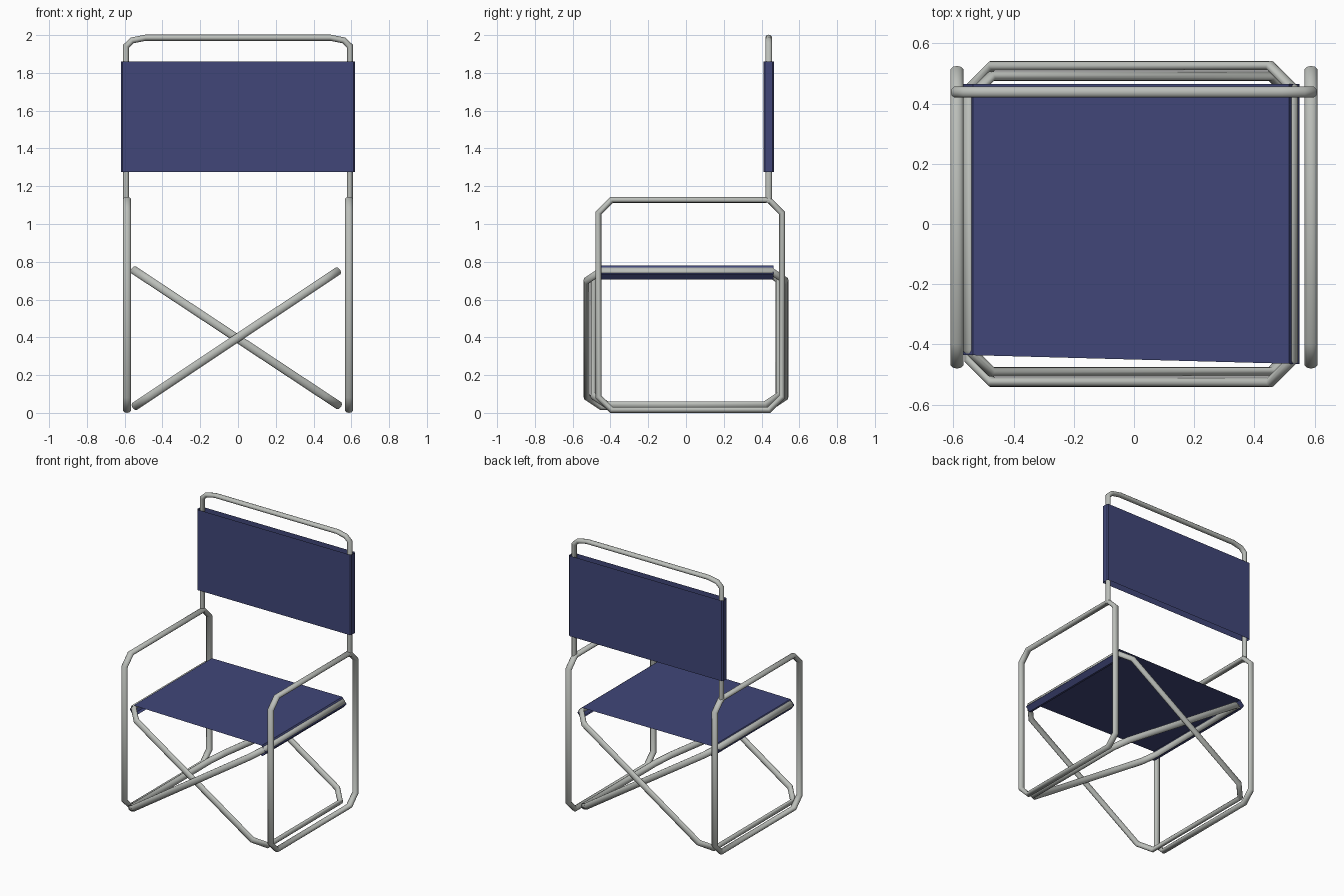
import bpy, bmesh, math
from mathutils import Vector

if "Cube" in bpy.data.objects:
    bpy.data.objects.remove(bpy.data.objects["Cube"])


def material(name, rgb):
    m = bpy.data.materials.new(name)
    m.diffuse_color = (*rgb, 1)
    m.use_nodes = True
    m.node_tree.nodes["Principled BSDF"].inputs["Base Color"].default_value = m.diffuse_color
    return m


METAL = material("grey metal", (0.50, 0.52, 0.49))
FABRIC = material("navy fabric", (0.052, 0.062, 0.19))


def finish(name, bm, mat, angle=50):
    bmesh.ops.recalc_face_normals(bm, faces=bm.faces)
    me = bpy.data.meshes.new(name)
    bm.to_mesh(me)
    bm.free()
    me.materials.append(mat)
    ob = bpy.data.objects.new(name, me)
    bpy.context.collection.objects.link(ob)
    bpy.ops.object.select_all(action='DESELECT')
    ob.select_set(True)
    bpy.context.view_layer.objects.active = ob
    bpy.ops.object.shade_smooth_by_angle(angle=math.radians(angle))
    return ob


def tube(name, pts, normal, r_in, r_out, closed=True, sides=10):
    """Sweep an oval tube along a flat path with mitred corners."""
    bm = bmesh.new()
    n = Vector(normal).normalized()
    pts = [Vector(p) for p in pts]
    count = len(pts)
    rings = []
    for i, p in enumerate(pts):
        a = (p - pts[i - 1]).normalized()
        b = (pts[(i + 1) % count] - p).normalized()
        if not closed and i == 0:
            a = b
        if not closed and i == count - 1:
            b = a
        t = (a + b).normalized()
        side = t.cross(n) * (r_in / max(t.dot(a), 0.5))
        rings.append([bm.verts.new(p + side * math.cos(k * math.tau / sides)
                                   + n * r_out * math.sin(k * math.tau / sides))
                      for k in range(sides)])
    for i in range(count if closed else count - 1):
        r, s = rings[i], rings[(i + 1) % count]
        for k in range(sides):
            j = (k + 1) % sides
            bm.faces.new((r[k], r[j], s[j], s[k]))
    if not closed:
        bm.faces.new(rings[0])
        bm.faces.new(rings[-1])
    return finish(name, bm, METAL)


def chamfered(u0, u1, v0, v1, cu, cv):
    return [(u0 + cu, v0), (u1 - cu, v0), (u1, v0 + cv), (u1, v1 - cv),
            (u1 - cu, v1), (u0 + cu, v1), (u0, v1 - cv), (u0, v0 + cv)]


# Side frames: armrest, legs and floor rail in one loop
for label, x in (("left", -0.588), ("right", 0.588)):
    loop = chamfered(-0.464, 0.509, 0.016, 1.128, 0.07, 0.07)
    tube(label + "_arm_frame", [(x, y, z) for y, z in loop], (1, 0, 0), 0.016, 0.0225)

# Crossed folding frames, one nested inside the other
for label, top, bottom, half in (
        ("outer", (0.527, 0.750), (-0.545, 0.036), 0.526),
        ("inner", (-0.550, 0.755), (0.532, 0.040), 0.490)):
    a, b = Vector((bottom[0], 0, bottom[1])), Vector((top[0], 0, top[1]))
    d = (b - a).normalized()
    loop = chamfered(-half, half, 0, (b - a).length, 0.075, 0.09)
    tube(label + "_cross_frame", [a + d * v + Vector((0, u, 0)) for u, v in loop],
         d.cross(Vector((0, 1, 0))), 0.016, 0.023)

# Back hoop
half_path = [(-0.592, 1.11), (-0.592, 1.942), (-0.560, 1.972), (-0.490, 1.986)]
path = half_path + [(-x, z) for x, z in reversed(half_path)]
tube("back_hoop", [(x, 0.438, z) for x, z in path], (0, 1, 0), 0.016, 0.019, closed=False)


def strip(name, pts, ext, closed, angle):
    """Thin cloth: extrude a profile between two edge lines."""
    bm = bmesh.new()
    rows = [[bm.verts.new(q) for q in ext(p)] for p in pts]
    for i in range(len(rows) if closed else len(rows) - 1):
        r, s = rows[i], rows[(i + 1) % len(rows)]
        bm.faces.new((r[0], s[0], s[1], r[1]))
    return finish(name, bm, FABRIC, angle)


# Backrest: open sleeve around the hoop
strip("backrest", chamfered(-0.62, 0.62, 0.411, 0.465, 0.008, 0.008),
      lambda p: [(p[0], p[1], 1.275), (p[0], p[1], 1.86)], True, 30)

# Seat: sheet wrapped over the ends of the cross frames
seat_profile = [(0.500, 0.712), (0.522, 0.705), (0.549, 0.735), (0.515, 0.780),
                (-0.535, 0.780), (-0.567, 0.745), (-0.545, 0.712), (-0.52, 0.708)]
strip("seat", seat_profile,
      lambda p: [(p[0], -0.450 - 0.027 * p[0], p[1]), (p[0], 0.464, p[1])], False, 30)
